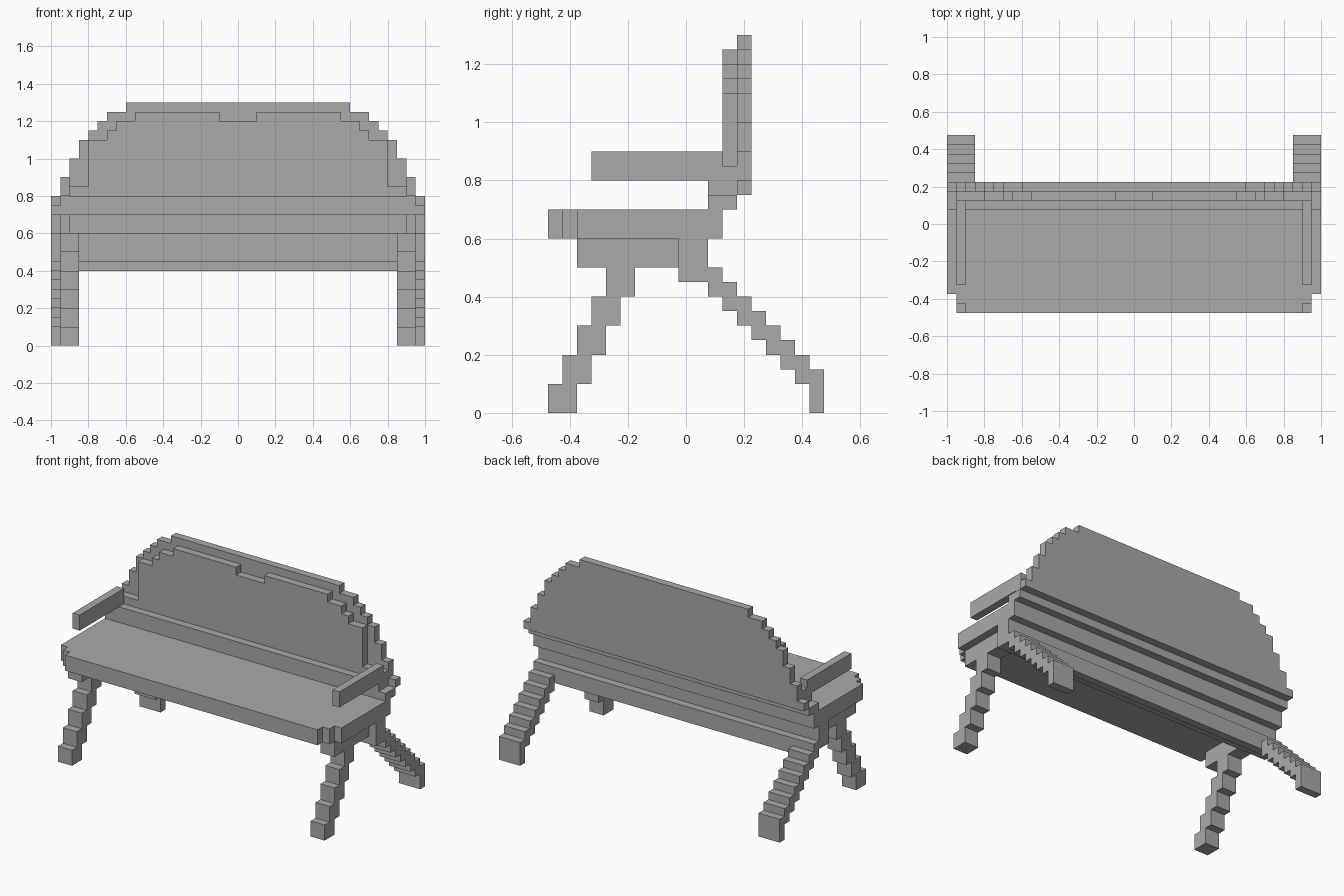
import bpy
import bmesh
from mathutils import Matrix, Vector

U = 0.05  # size of one block

cube = bpy.data.objects.get("Cube")
if cube:
    bpy.data.objects.remove(cube, do_unlink=True)

grey = bpy.data.materials.new("plain_grey")
grey.use_nodes = True
colour = (0.4, 0.4, 0.4, 1)
grey.diffuse_color = colour
grey.node_tree.nodes["Principled BSDF"].inputs["Base Color"].default_value = colour


def build(name, boxes):
    """Join boxes given as (x range, y range, z range) into one object."""
    bm = bmesh.new()
    for spans in boxes:
        centre = Vector([(a + b) / 2 for a, b in spans])
        size = [b - a for a, b in spans]
        bmesh.ops.create_cube(
            bm, size=1, matrix=Matrix.Translation(centre) @ Matrix.Diagonal((*size, 1)))
    mesh = bpy.data.meshes.new(name)
    bm.to_mesh(mesh)
    bm.free()
    mesh.materials.append(grey)
    obj = bpy.data.objects.new(name, mesh)
    bpy.context.collection.objects.link(obj)
    return obj


def wide(half, y, z):
    """A box centred across the bench."""
    return ((-half, half), y, z)


def stepped(y, bottom, steps):
    """Stacked rows, each given as (half width, top height)."""
    rows = []
    for half, top in steps:
        rows.append(wide(half, y, (bottom, top)))
        bottom = top
    return rows


def pair(name, boxes):
    """Build a part on the left and its mirror on the right."""
    build("left_" + name, boxes)
    build("right_" + name, [((-x[1], -x[0]), y, z) for x, y, z in boxes])


# Seat with stepped front corners
seat_z = (0.6, 0.7)
build("seat", [wide(0.9, (-0.475, -0.425), seat_z),
               wide(0.95, (-0.425, -0.375), seat_z),
               wide(1, (-0.375, 0.125), seat_z)])

# Beam under the rear of the seat
build("rear_beam", [wide(1, (-0.025, 0.075), (0.45, 0.6)),
                    wide(1, (0.075, 0.125), (0.4, 0.5))])

# Lower strip of the backrest
build("lower_back_rail", stepped((0.075, 0.175), 0.7, [(1, 0.75), (0.95, 0.8)]))

# Arched rear panel
build("back_panel", stepped((0.175, 0.225), 0.75, [
    (1, 0.8), (0.95, 0.9), (0.9, 1), (0.85, 1.1),
    (0.8, 1.15), (0.75, 1.2), (0.7, 1.25), (0.6, 1.3)]))

# Padded front panel with a notch in its top edge
pad_y = (0.125, 0.175)
pad = stepped(pad_y, 0.8, [(0.95, 0.85), (0.8, 1.1), (0.7, 1.15), (0.65, 1.2)])
pad += [((-0.55, -0.1), pad_y, (1.2, 1.25)), ((0.1, 0.55), pad_y, (1.2, 1.25))]
build("back_cushion", pad)

# Armrests
pair("armrest", [((0.9, 0.95), (-0.325, 0.125), (0.8, 0.9))])

# Front legs step backward up to a rail below the seat
front_x = (0.85, 0.95)
front = [(front_x, (-0.475 + U * i, -0.375 + U * i), (2 * U * i, 2 * U * (i + 1)))
         for i in range(5)]
front.append((front_x, (-0.375, -0.025), (0.5, 0.6)))
pair("front_leg", front)

# Back legs step down and outward to a taller foot
back = []
for i in range(1, 8):
    y = 0.075 + U * i
    bottom = 0 if i == 7 else 0.4 - U * i
    back.append(((0.85, 1), (y, y + U), (bottom, 0.5 - U * i)))
pair("back_leg", back)
